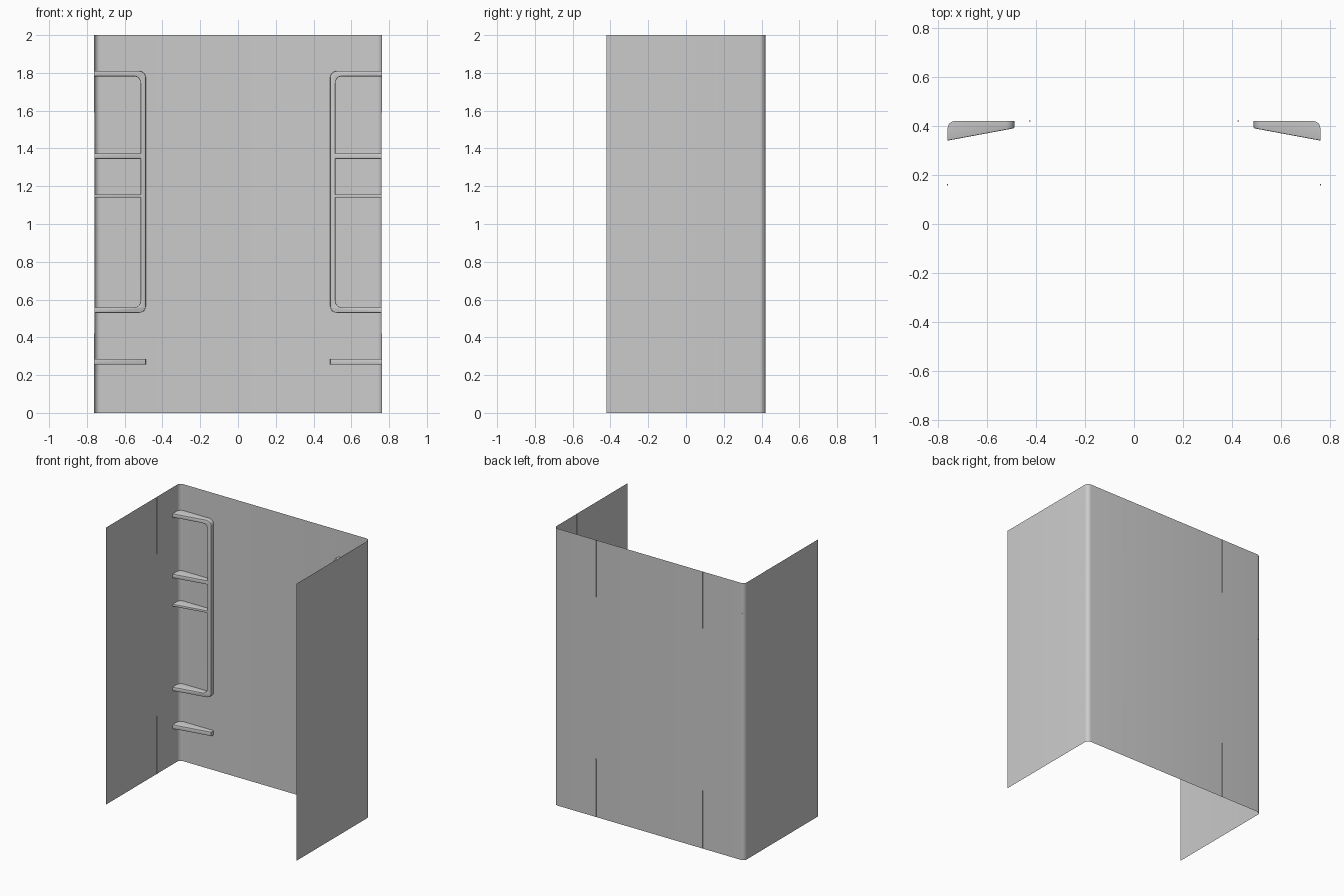
import bpy, bmesh, math

if "Cube" in bpy.data.objects:
    bpy.data.objects.remove(bpy.data.objects["Cube"])

W, D, H, R = 0.76, 0.42, 2.0, 0.03   # half width, half depth, height, corner radius

grey = bpy.data.materials.new("panel grey")
grey.diffuse_color = (0.6, 0.6, 0.6, 1)
grey.use_nodes = True
grey.node_tree.nodes["Principled BSDF"].inputs["Base Color"].default_value = grey.diffuse_color


def finish(bm, name, smooth=True):
    me = bpy.data.meshes.new(name)
    bm.to_mesh(me)
    bm.free()
    me.materials.append(grey)
    ob = bpy.data.objects.new(name, me)
    bpy.context.collection.objects.link(ob)
    if smooth:
        bpy.context.view_layer.objects.active = ob
        ob.select_set(True)
        bpy.ops.object.shade_smooth_by_angle(angle=math.radians(35))
        ob.select_set(False)
    return ob


def arc(cx, cz, r, a0, a1, n=6):
    return [(cx + r * math.cos(math.radians(a0 + (a1 - a0) * i / n)),
             cz + r * math.sin(math.radians(a0 + (a1 - a0) * i / n))) for i in range(n + 1)]


# Thin U-shaped sheet with rounded back corners
profile = [(W, -D)] + arc(W - R, D - R, R, 0, 90) + arc(-W + R, D - R, R, 90, 180) + [(-W, -D)]
bm = bmesh.new()
low = [bm.verts.new((x, y, 0)) for x, y in profile]
top = [bm.verts.new((x, y, H)) for x, y in profile]
for i in range(len(profile) - 1):
    bm.faces.new((low[i], low[i + 1], top[i + 1], top[i]))
finish(bm, "wrap_panel")


# Ribs: outline in x-z, back follows the sheet, front slopes towards the side
def back_y(x):
    t = max(0.0, x - (W - R))
    return D - R + math.sqrt(max(0.0, R * R - t * t))


def front_y(x):
    return 0.39 - (x - 0.49) * 0.05 / 0.27


def rib(name, outline, side):
    pts = []
    for i, (x, z) in enumerate(outline):      # extra points along the rounded corner
        x2, z2 = outline[(i + 1) % len(outline)]
        pts.append((x, z))
        if abs(x2 - x) > 0.1:
            xs = [W - R + R * math.sin(math.radians(a)) for a in (0, 22.5, 45, 67.5)]
            pts += [(v, z) for v in (xs if x2 > x else xs[::-1])]
    bm = bmesh.new()
    b = [bm.verts.new((side * x, back_y(x), z)) for x, z in pts]
    f = [bm.verts.new((side * x, front_y(x), z)) for x, z in pts]
    n = len(pts)
    face = bm.faces.new(f)
    for i in range(n):
        j = (i + 1) % n
        bm.faces.new((b[i], b[j], f[j], f[i]))
    bmesh.ops.recalc_face_normals(bm, faces=bm.faces)
    if face.normal.y > 0:
        bmesh.ops.reverse_faces(bm, faces=bm.faces)
    # softened front edges, except where the rib meets the side sheet
    edges = [e for e in face.edges if min(abs(v.co.x) for v in e.verts) < W - 0.001]
    bmesh.ops.bevel(bm, geom=edges, offset=0.004, segments=2, affect='EDGES', profile=0.5)
    finish(bm, name)


def bar(x0, z0, z1):
    return [(x0, z0), (W, z0), (W, z1), (x0, z1)]


# C-shaped frame outline: outer loop then inner loop
z0, z1, t, r = 0.53, 1.81, 0.028, 0.035
outer = [(W, z1)] + arc(0.488 + r, z1 - r, r, 90, 180) + arc(0.488 + r, z0 + r, r, 180, 270) + [(W, z0)]
xi = 0.488 + t
inner = ([(W, z0 + t)] + arc(xi + r, z0 + t + r, r, 270, 180)
         + arc(xi + r, z1 - t - r, r, 180, 90) + [(W, z1 - t)])

for side, label in ((-1, "left"), (1, "right")):
    rib("frame_rib_" + label, outer + inner, side)
    rib("upper_rib_" + label, bar(xi - 0.004, 1.345, 1.374), side)
    rib("thin_rib_" + label, bar(xi - 0.004, 1.14, 1.157), side)
    rib("lower_rib_" + label, bar(0.488, 0.256, 0.286), side)


# Fine raised seams near the top and bottom on the outside
def seam(name, x, y, sx, sy, za, zb):
    bm = bmesh.new()
    bmesh.ops.create_cube(bm, size=1)
    for v in bm.verts:
        v.co = (x + v.co.x * sx, y + v.co.y * sy, (za + zb) / 2 + v.co.z * (zb - za))
    finish(bm, name, False)


for side in (-1, 1):
    for za, zb in ((0, 0.42), (1.59, H)):
        seam("back_seam", side * 0.425, D, 0.006, 0.003, za, zb)
        seam("side_seam", side * W, 0.16, 0.003, 0.006, za, zb)
